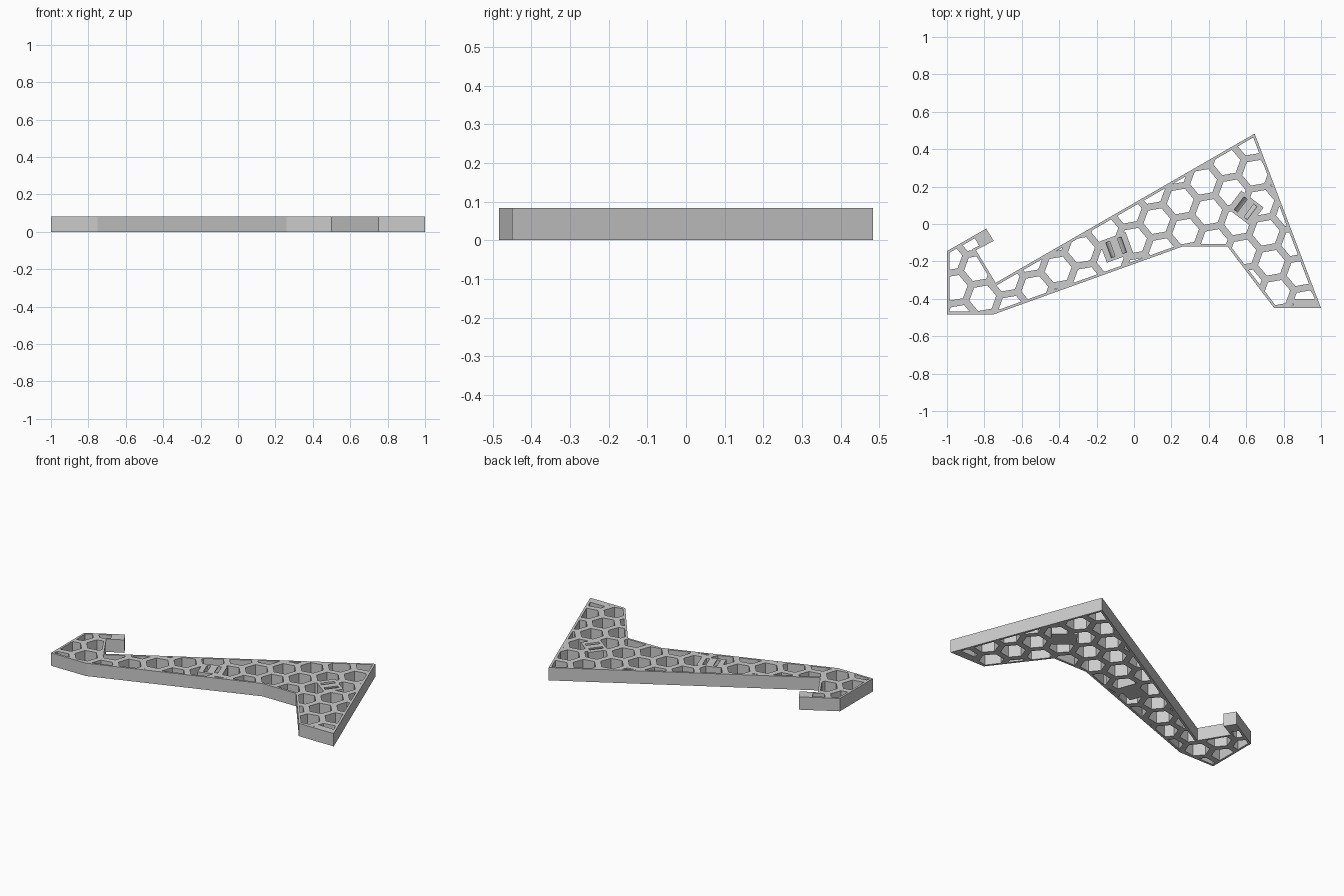
import bpy, bmesh
from math import radians, cos, sin, pi
from mathutils import Vector, Matrix

if "Cube" in bpy.data.objects:
    bpy.data.objects.remove(bpy.data.objects["Cube"])

THICK = 0.083
RIM = 0.014
PITCH = 0.163
CELL_RADIUS = 0.073
LATTICE_ANGLE = 40

# Bracket outline, anticlockwise
OUTLINE = [Vector(p) for p in (
    (-1, -0.483), (-0.75, -0.483), (0.26, -0.12), (0.5, -0.12),
    (0.75, -0.45), (1, -0.45), (0.645, 0.483), (-0.74, -0.315),
    (-0.845, -0.14), (-0.75, -0.09), (-0.79, -0.025), (-1, -0.145))]

# Cable tie mounts: centre x, centre y, turn in degrees
MOUNTS = [(-0.095, -0.125, 20), (0.597, 0.085, -37)]


def add_prism(bm, points, low, high, matrix=Matrix()):
    """Extrude a flat profile from low to high."""
    bottom = bm.faces.new([bm.verts.new(matrix @ Vector((p[0], p[1], low))) for p in points])
    top = bmesh.ops.extrude_face_region(bm, geom=[bottom])["geom"]
    verts = [v for v in top if isinstance(v, bmesh.types.BMVert)]
    shift = matrix.to_3x3() @ Vector((0, 0, high - low))
    bmesh.ops.translate(bm, verts=verts, vec=shift)


def make_object(name, bm):
    bmesh.ops.recalc_face_normals(bm, faces=bm.faces)
    mesh = bpy.data.meshes.new(name)
    bm.to_mesh(mesh)
    bm.free()
    obj = bpy.data.objects.new(name, mesh)
    bpy.context.collection.objects.link(obj)
    return obj


def boolean(obj, tool, operation):
    """Apply a boolean and discard the helper."""
    tool.hide_render = True
    mod = obj.modifiers.new(operation, "BOOLEAN")
    mod.object, mod.operation, mod.solver = tool, operation, "EXACT"
    graph = bpy.context.evaluated_depsgraph_get()
    mesh = bpy.data.meshes.new_from_object(obj.evaluated_get(graph))
    obj.modifiers.clear()
    obj.data = mesh
    bpy.data.objects.remove(tool)


def inset(points, dist):
    """Move every corner inward by a mitred distance."""
    result = []
    for i, p in enumerate(points):
        a = (p - points[i - 1]).normalized()
        b = (points[(i + 1) % len(points)] - p).normalized()
        na, nb = Vector((-a.y, a.x)), Vector((-b.y, b.x))
        result.append(p + (na + nb) * dist / (1 + na.dot(nb)))
    return result


def rectangle(width, depth):
    return [(sx * width / 2, sy * depth / 2) for sx, sy in ((-1, -1), (1, -1), (1, 1), (-1, 1))]


def placed(x, y, turn, z=0):
    return Matrix.Translation((x, y, z)) @ Matrix.Rotation(radians(turn), 4, "Z")


# Solid plate
bm = bmesh.new()
add_prism(bm, OUTLINE, 0, THICK)
bracket = make_object("honeycomb_bracket", bm)

# Honeycomb cell cutters
bm = bmesh.new()
for i in range(-15, 16):
    for j in range(-15, 16):
        t = radians(LATTICE_ANGLE)
        x = 0.372 + PITCH * (i * cos(t) + j * cos(t - pi / 3))
        y = 0.225 + PITCH * (i * sin(t) + j * sin(t - pi / 3))
        if abs(x) < 1.1 and abs(y) < 0.6:
            cell = [(x + CELL_RADIUS * cos(t + pi / 6 + k * pi / 3),
                     y + CELL_RADIUS * sin(t + pi / 6 + k * pi / 3)) for k in range(6)]
            add_prism(bm, cell, -0.05, THICK + 0.05)
cells = make_object("cell_cutter", bm)

# Keep the cells inside the rim
bm = bmesh.new()
add_prism(bm, inset(OUTLINE, RIM), -0.1, THICK + 0.1)
boolean(cells, make_object("rim_limit", bm), "INTERSECT")

# Keep the mounts, hook tip and foot corner solid
bm = bmesh.new()
for x, y, turn in MOUNTS:
    add_prism(bm, rectangle(0.15, 0.12), -0.15, THICK + 0.15, placed(x, y, turn))
add_prism(bm, rectangle(0.09, 0.12), -0.15, THICK + 0.15, placed(-0.8, -0.075, 30))
add_prism(bm, rectangle(0.16, 0.06), -0.15, THICK + 0.15, placed(0.93, -0.43, 0))
boolean(cells, make_object("solid_zones", bm), "DIFFERENCE")

# Open the cells through the plate
boolean(bracket, cells, "DIFFERENCE")

# Curved cable tie channels passing under a bridge
outer, inner, steps = 0.044, 0.022, 12
angles = [pi + pi * k / steps for k in range(steps + 1)]
ring = [(-outer, 0.03)] + [(outer * cos(a), outer * sin(a)) for a in angles] + [(outer, 0.03)]
ring += [(inner, 0.03)] + [(inner * cos(a), inner * sin(a)) for a in reversed(angles)] + [(-inner, 0.03)]
bm = bmesh.new()
for x, y, turn in MOUNTS:
    upright = placed(x, y, turn, THICK) @ Matrix.Rotation(pi / 2, 4, "X")
    add_prism(bm, ring, -0.043, 0.043, upright)
boolean(bracket, make_object("tie_channels", bm), "DIFFERENCE")

# Single grey plastic
grey = bpy.data.materials.new("grey_plastic")
grey.use_nodes = True
color = (0.6, 0.6, 0.6, 1)
grey.diffuse_color = color
grey.node_tree.nodes["Principled BSDF"].inputs["Base Color"].default_value = color
bracket.data.materials.clear()
bracket.data.materials.append(grey)
for face in bracket.data.polygons:
    face.material_index = 0
    face.use_smooth = False
